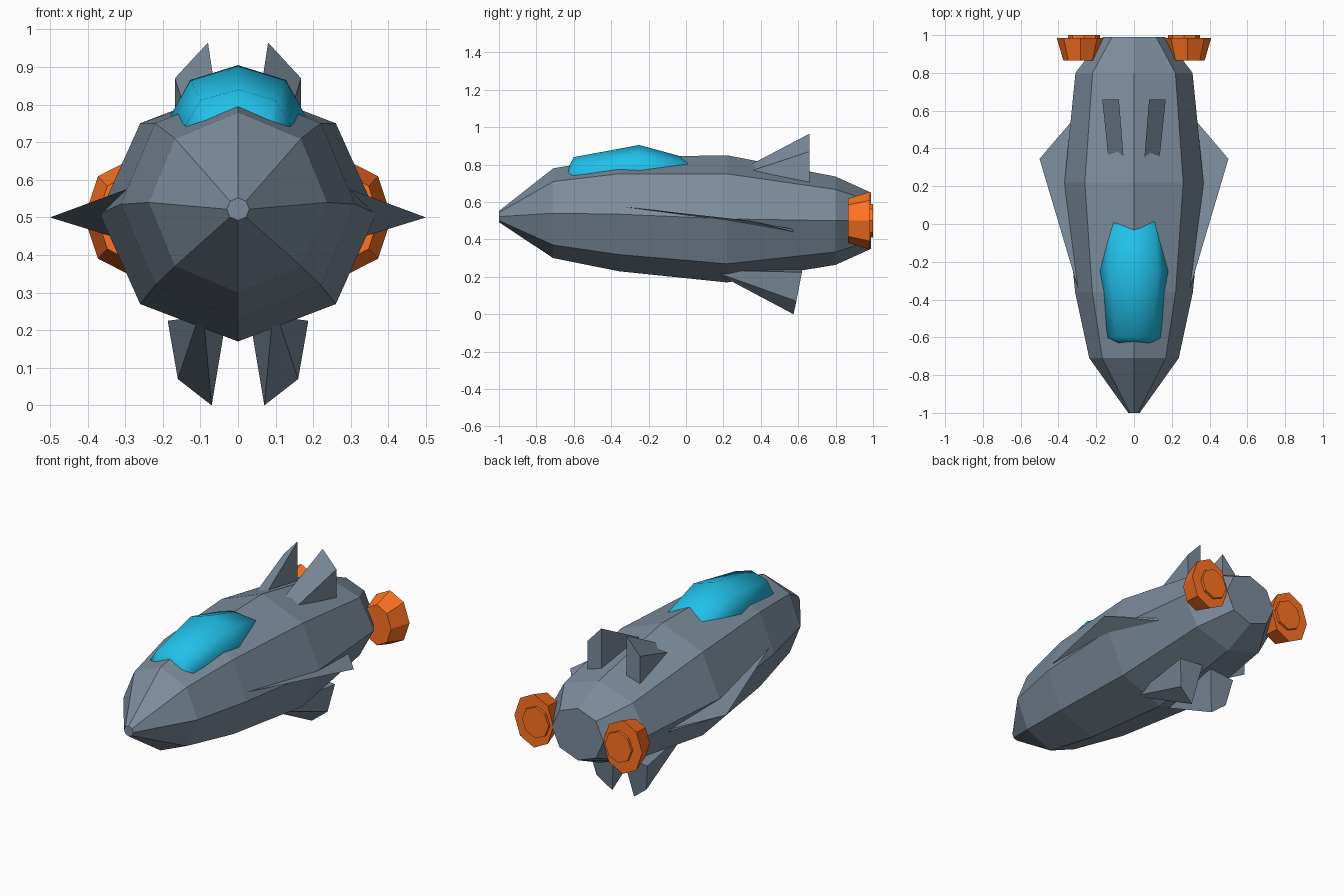
import bpy, bmesh
from math import cos, sin, tau

if "Cube" in bpy.data.objects:
    bpy.data.objects.remove(bpy.data.objects["Cube"])


def colour(name, rgb):
    mat = bpy.data.materials.new(name)
    mat.diffuse_color = (*rgb, 1)
    mat.use_nodes = True
    mat.node_tree.nodes["Principled BSDF"].inputs["Base Color"].default_value = mat.diffuse_color
    return mat


def build(name, rings, mat, smooth=False, mirrored=False):
    """Skin a list of equal-length point rings and cap both ends."""
    bm = bmesh.new()
    rows = [[bm.verts.new(p) for p in ring] for ring in rings]
    for a, b in zip(rows, rows[1:]):
        for i in range(len(a)):
            j = (i + 1) % len(a)
            bm.faces.new((a[i], a[j], b[j], b[i]))
    bm.faces.new(rows[0])
    bm.faces.new(rows[-1])
    bmesh.ops.recalc_face_normals(bm, faces=bm.faces)
    for f in bm.faces:
        f.smooth = smooth
    mesh = bpy.data.meshes.new(name)
    bm.to_mesh(mesh)
    bm.free()
    ob = bpy.data.objects.new(name, mesh)
    bpy.context.collection.objects.link(ob)
    mesh.materials.append(mat)
    if mirrored:
        ob.modifiers.new("mirror", 'MIRROR').use_mirror_merge = False
    return ob


def octagon(y, z, rx, rz, x=0):
    return [(x + rx * cos(tau * i / 8), y, z + rz * sin(tau * i / 8)) for i in range(8)]


slate = colour("slate_hull", (0.20, 0.26, 0.33))
cyan = colour("canopy_blue", (0.015, 0.53, 0.82))
orange = colour("engine_orange", (1.0, 0.17, 0.015))

# Octagonal hull: (y, centre z, half width, half height)
hull = [(-1, .522, .03, .03), (-.71, .54, .237, .24), (-.36, .535, .312, .305),
        (.22, .51, .368, .34), (.80, .50, .31, .236), (.99, .50, .165, .15)]
build("hull", [octagon(*s) for s in hull], slate)

# Canopy bubble, sunk into the hull
canopy = [(-.64, .70, .11, .06), (-.60, .745, .14, .095),
          (-.25, .77, .18, .135), (.08, .722, .145, .093)]
build("canopy", [octagon(*s) for s in canopy], cyan, smooth=True)

# Swept wings: flat top, deep sloping underside, pointed tip
build("wings", [
    [(.24, -.53, .596), (.215, -.50, .408), (.24, -.10, .54)],
    [(.50, .345, .50), (.24, .65, .42), (.24, .65, .44)],
], slate, mirrored=True)

# Upper tail fins
build("upper_fins", [
    [(.047, .25, .75), (.125, .25, .735), (.125, .25, .62), (.047, .25, .62)],
    [(.08, .66, .965), (.168, .66, .87), (.168, .66, .65), (.08, .66, .65)],
], slate, mirrored=True)

# Lower tail fins
build("lower_fins", [
    [(.09, .17, .215), (.11, .17, .22), (.115, .17, .235), (.085, .17, .235)],
    [(.07, .575, 0), (.16, .59, .07), (.187, .62, .225), (.03, .62, .24)],
], slate, mirrored=True)

# Flared engine pods with small rear nozzles
engine = [(.865, .50, .09, .118), (.985, .50, .125, .155)]
build("engines", [octagon(*s, x=.284) for s in engine], orange, mirrored=True)
nozzle = [(.97, .50, .085, .09), (1.0, .50, .085, .09)]
build("nozzles", [octagon(*s, x=.265) for s in nozzle], orange, mirrored=True)
